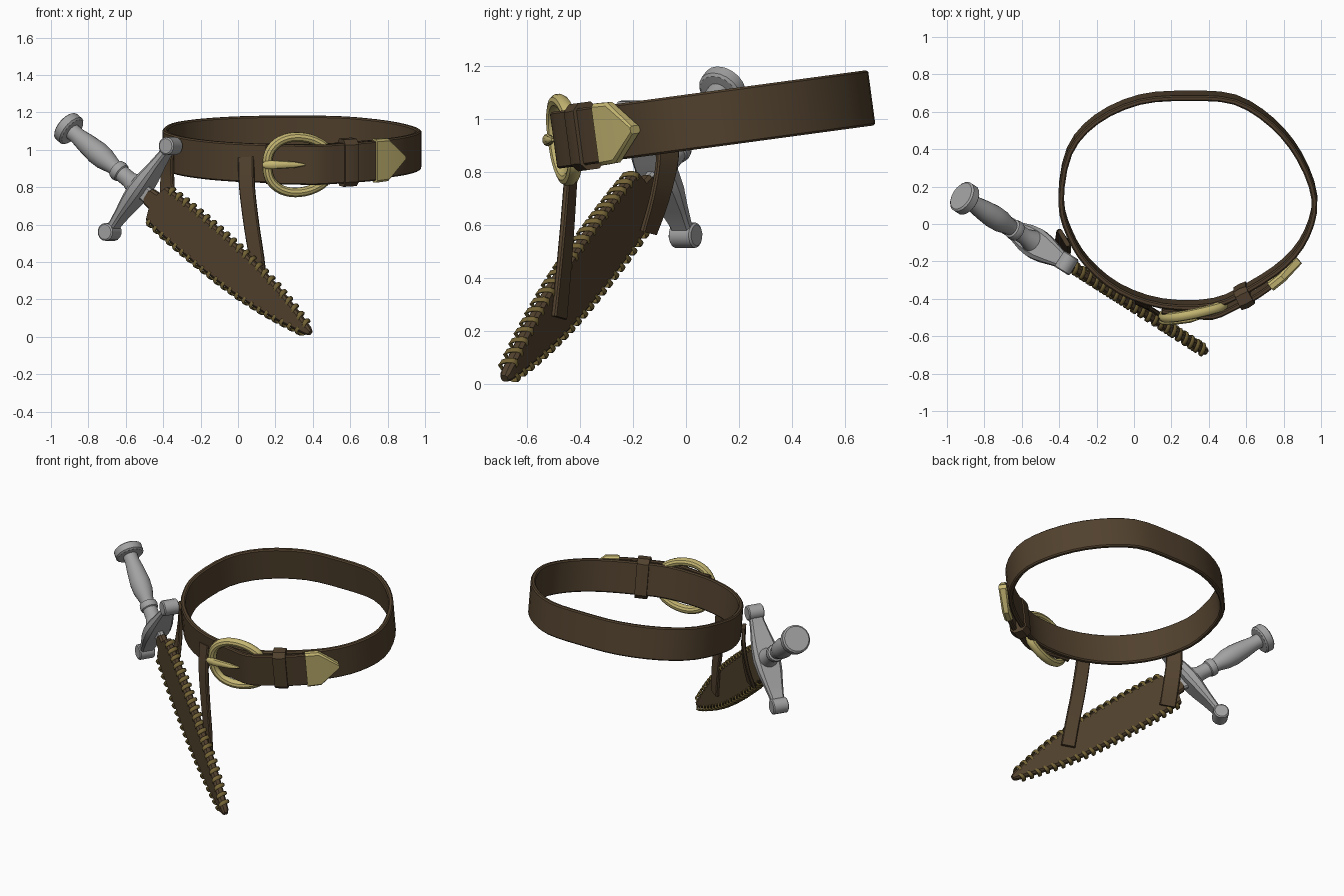
import bpy, bmesh, math
from mathutils import Vector as V

if "Cube" in bpy.data.objects:
    bpy.data.objects.remove(bpy.data.objects["Cube"])


def material(name, col):
    m = bpy.data.materials.new(name)
    m.diffuse_color = (*col, 1)
    m.use_nodes = True
    m.node_tree.nodes["Principled BSDF"].inputs["Base Color"].default_value = m.diffuse_color
    return m


LEATHER = material("brown leather", (0.083, 0.053, 0.027))
BRASS = material("pale brass", (0.56, 0.47, 0.17))
STEEL = material("grey steel", (0.36, 0.36, 0.36))
THREAD = material("olive thread", (0.17, 0.122, 0.035))


def spline(pts, n=3, closed=False):
    """Catmull-Rom through the points."""
    pts = [V(p) for p in pts]
    c = len(pts)
    get = (lambda i: pts[i % c]) if closed else (lambda i: pts[min(max(i, 0), c - 1)])
    out = []
    for i in range(c if closed else c - 1):
        a, b, d, e = get(i - 1), get(i), get(i + 1), get(i + 2)
        for k in range(n):
            t = k / n
            out.append(0.5 * (2 * b + (d - a) * t + (2 * a - 5 * b + 4 * d - e) * t * t
                              + (3 * b - a - 3 * d + e) * t ** 3))
    if not closed:
        out.append(pts[-1])
    return out


def sweep(bm, pts, up, width, thick, sides=0, closed=False):
    """Sweep a bevelled strap section (or a round one with sides > 0) along pts."""
    n = len(pts)
    pick = lambda q, i: q[i] if isinstance(q, list) else q
    rings = []
    for i, p in enumerate(pts):
        p = V(p)
        if closed:
            tan = V(pts[(i + 1) % n]) - V(pts[i - 1])
        else:
            tan = V(pts[min(i + 1, n - 1)]) - V(pts[max(i - 1, 0)])
        tan.normalize()
        side = tan.cross(V(pick(up, i))).normalized()
        upv = side.cross(tan)
        w, t = pick(width, i) / 2, pick(thick, i) / 2
        if sides:
            sec = [(w * math.cos(2 * math.pi * k / sides), t * math.sin(2 * math.pi * k / sides))
                   for k in range(sides)]
        else:
            b = min(w, t) * 0.5
            sec = [(w, t - b), (w - b, t), (b - w, t), (-w, t - b),
                   (-w, b - t), (b - w, -t), (w - b, -t), (w, b - t)]
        rings.append([bm.verts.new(p + upv * a + side * c) for a, c in sec])
    m = len(rings[0])
    for i in range(n if closed else n - 1):
        r, q = rings[i], rings[(i + 1) % n]
        for k in range(m):
            bm.faces.new((r[k], r[(k + 1) % m], q[(k + 1) % m], q[k]))
    if not closed:
        bm.faces.new(rings[0])
        bm.faces.new(rings[-1][::-1])


def finish(bm, name, mat, angle=35):
    bmesh.ops.recalc_face_normals(bm, faces=bm.faces)
    me = bpy.data.meshes.new(name)
    bm.to_mesh(me)
    bm.free()
    me.materials.append(mat)
    ob = bpy.data.objects.new(name, me)
    bpy.context.collection.objects.link(ob)
    bpy.context.view_layer.objects.active = ob
    ob.select_set(True)
    bpy.ops.object.shade_smooth_by_angle(angle=math.radians(angle))
    ob.select_set(False)


def part(name, mat, *args, **kw):
    bm = bmesh.new()
    sweep(bm, *args, **kw)
    finish(bm, name, mat)


# ---- belt: tilted plane, higher at the back
UP = V((0, -0.135, 1)).normalized()
tilt = lambda pts: [V((x, y, 0.985 + 0.135 * y)) for x, y in pts]
ring = [(-0.39, 0.13), (-0.345, 0.39), (-0.2, 0.56), (0.03, 0.665), (0.29, 0.685), (0.54, 0.665),
        (0.74, 0.54), (0.885, 0.36), (0.965, 0.14), (0.925, -0.05), (0.81, -0.205), (0.62, -0.335),
        (0.42, -0.425), (0.15, -0.425), (-0.08, -0.345), (-0.25, -0.205), (-0.345, -0.05)]
part("belt", LEATHER, spline(tilt(ring), 3, True), UP, 0.21, 0.03, closed=True)

# overlapping belt end, keeper loop and metal tip
flap = spline(tilt([(0.15, -0.455), (0.28, -0.47), (0.42, -0.485), (0.55, -0.428),
                    (0.66, -0.372), (0.78, -0.285)]), 3)
part("belt_end", LEATHER, flap, UP, 0.215, 0.028)
part("belt_keeper", LEATHER, tilt([(0.553, -0.4), (0.588, -0.384), (0.622, -0.366)]), UP,
     0.255, [0.105, 0.115, 0.105])
part("belt_tip", BRASS, tilt([(0.73, -0.324), (0.795, -0.272), (0.88, -0.192)]), UP,
     [0.235, 0.23, 0.03], 0.05)

# ---- buckle frame and prong
A = V((0.975, 0.2, 0.02)).normalized()
BC = V((0.31, -0.462, 0.92))
half = [(-0.145, 0.07), (-0.1, 0.122), (-0.03, 0.148), (0.05, 0.145), (0.12, 0.12), (0.165, 0.08)]
loop = [(-0.157, 0)] + half + [(0.17, 0)] + [(a, -b) for a, b in half[::-1]]
frame = spline([BC + A * a + UP * b for a, b in loop], 3, True)
part("buckle_frame", BRASS, frame, A.cross(UP), 0.055, 0.052, sides=10, closed=True)
part("buckle_prong", BRASS, [(0.135, -0.515, 0.918), (0.15, -0.52, 0.919), (0.2, -0.522, 0.92),
                             (0.3, -0.512, 0.92), (0.36, -0.502, 0.92)], (0, 0, 1),
     [0.025, 0.045, 0.048, 0.034, 0.01], [0.025, 0.035, 0.04, 0.034, 0.01], sides=10)

# ---- dagger frame: U along the dagger to the tip, W across the blade, N out of its face
O = V((-0.925, 0.15, 1.13))
U = V((0.687, -0.437, -0.581)).normalized()
N = V((-0.537, -0.844, 0)).normalized()
W = U.cross(N).normalized()
if W.z < 0:
    W = -W
at = lambda s, t=0, n=0: O + U * s + W * t + N * n

# hilt: turned pommel and grip
prof = [(0, .078), (.008, .088), (.05, .088), (.058, .078), (.06, .045), (.1, .045), (.17, .055),
        (.25, .063), (.31, .06), (.37, .045), (.395, .041), (.4, .052), (.42, .056), (.44, .052),
        (.445, .045), (.5, .045), (.55, .062), (.58, .065)]
dia = [2 * r for s, r in prof]
part("hilt", STEEL, [at(s) for s, r in prof], W, dia, dia, sides=18)

# crossguard with round end knobs
G = (W + U * 0.08).normalized()
gc = at(0.585)
ts = [-0.3, -0.24, -0.17, -0.08, 0, 0.08, 0.17, 0.24, 0.3]
gw = [.085, .09, .115, .15, .165]
gt = [.045, .042, .05, .07, .08]
bm = bmesh.new()
sweep(bm, [gc + G * t for t in ts], N, gw + gw[-2::-1], gt + gt[-2::-1])
for e in (-1, 1):
    k = gc + G * 0.3 * e
    sweep(bm, [k - N * .05, k - N * .044, k + N * .044, k + N * .05], U,
          [.08, .096, .096, .08], [.08, .096, .096, .08], sides=14)
finish(bm, "crossguard", STEEL)
part("blade_neck", STEEL, [at(0.57), at(0.72)], W, 0.085, 0.04)

# ---- scabbard
sheath = [(.645, .035), (.655, .048), (.7, .052), (.72, .11), (.85, .117), (1.0, .119), (1.15, .118),
          (1.3, .113), (1.45, .103), (1.6, .083), (1.72, .062), (1.83, .038), (1.89, .024), (1.91, .014)]
part("scabbard", LEATHER, [at(s) for s, h in sheath], W, [2 * h for s, h in sheath],
     [.048] * (len(sheath) - 2) + [.045, .03])


def half_width(s):
    for (a, ha), (b, hb) in zip(sheath, sheath[1:]):
        if a <= s <= b:
            return ha + (hb - ha) * (s - a) / (b - a)


# lacing wrapped round both edges
bm = bmesh.new()
for e in (-1, 1):
    for i in range(22):
        s = 0.755 + i * 1.1 / 21
        h = half_width(s)
        path = [(-.012, h - .022, .026), (-.01, h, .031), (-.005, h + .009, .02), (0, h + .012, 0),
                (.005, h + .009, -.02), (.01, h, -.031), (.012, h - .022, -.026)]
        sweep(bm, [at(s - ds * e, t * e, n) for ds, t, n in path], U,
              [.016, .025, .027, .028, .027, .025, .016], [.008, .013, .016, .016, .016, .013, .008], sides=6)
finish(bm, "scabbard_lacing", THREAD, 60)

# ---- two hanger straps from belt to the back of the scabbard


def hanger(name, pts, top_dir, width):
    p = spline(pts, 3)
    a, b = V(top_dir), V((0.844, -0.537, 0))
    ups = [a.lerp(b, i / (len(p) - 1)) for i in range(len(p))]
    part(name, LEATHER, p, ups, width, 0.024)


hanger("front_hanger", [(.043, -.412, .96), (.048, -.432, .8), (.072, -.447, .6), (.1, -.462, .42),
                        (.12, -.478, .25)], (0.95, -0.31, 0), 0.087)
hanger("rear_hanger", [(-.375, -.075, .98), (-.378, -.07, .85), (-.378, -.1, .7), (-.385, -.142, .57)],
       (0.5, -0.86, 0), 0.1)
